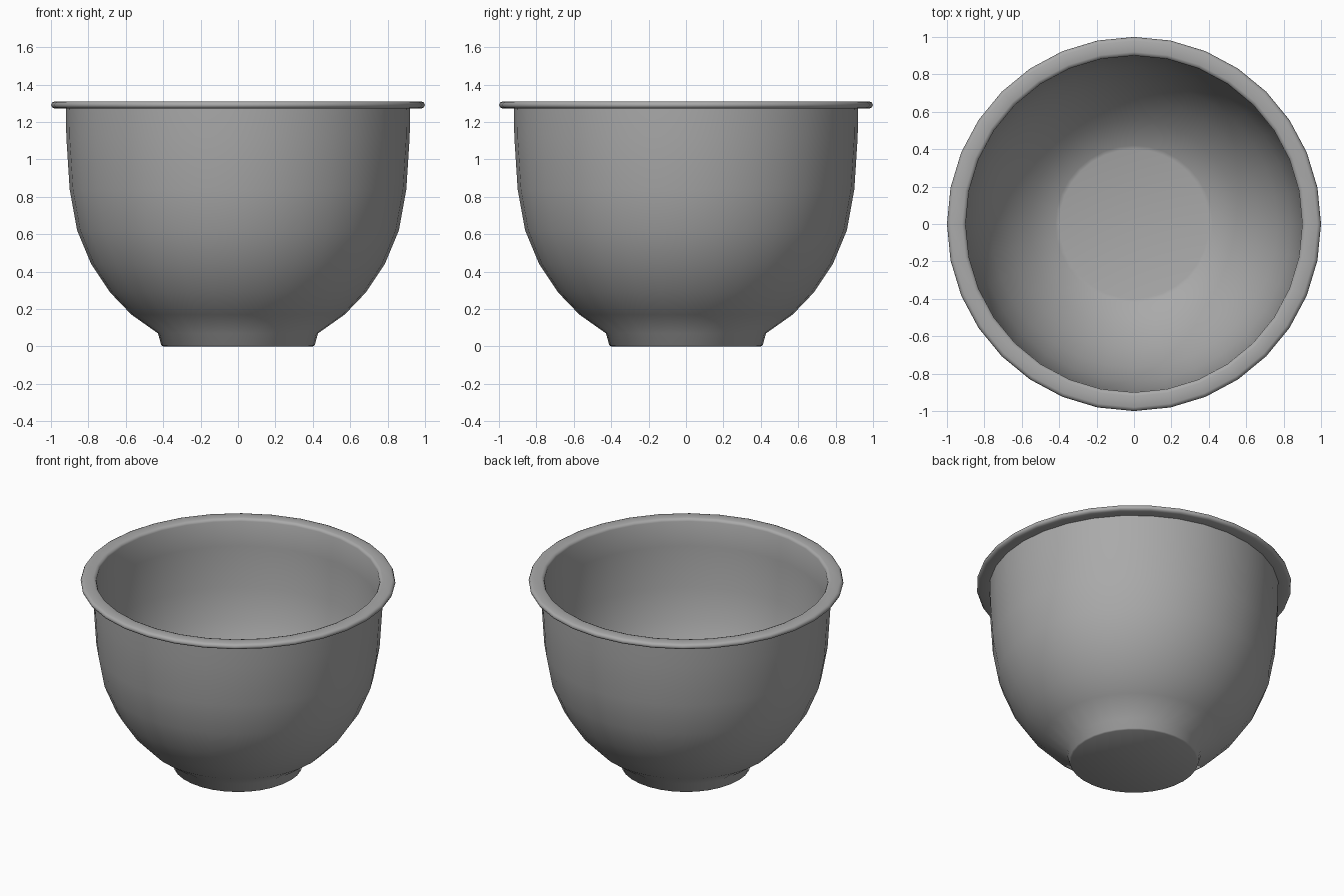
import bpy
import bmesh
from math import pi, radians

cube = bpy.data.objects.get("Cube")
if cube:
    bpy.data.objects.remove(cube, do_unlink=True)

SEGMENTS = 32

# Cross-section (radius, height)
foot = [(0, 0), (0.4, 0), (0.41, 0.006), (0.428, 0.07)]
outer_wall = [(0.57, 0.17), (0.685, 0.29), (0.785, 0.44), (0.86, 0.62),
              (0.9, 0.84), (0.918, 1.12), (0.92, 1.272)]
rim = [(0.98, 1.272), (0.994, 1.278), (1, 1.29), (0.994, 1.304),
       (0.98, 1.31), (0.92, 1.31), (0.906, 1.305), (0.9, 1.292)]
inner_wall = [(0.898, 1.12), (0.88, 0.84), (0.84, 0.63), (0.768, 0.455),
              (0.67, 0.305), (0.558, 0.188), (0.42, 0.088)]
floor = [(0.4, 0.083), (0, 0.083)]

# Grey glaze
grey = bpy.data.materials.new("grey")
grey.use_nodes = True
colour = (0.4, 0.4, 0.4, 1)
grey.diffuse_color = colour
grey.node_tree.nodes["Principled BSDF"].inputs["Base Color"].default_value = colour


def lathe(name, profile, material):
    """Spin a profile around the z axis into a closed, smooth solid."""
    bm = bmesh.new()
    verts = [bm.verts.new((r, 0, z)) for r, z in profile]
    edges = [bm.edges.new(pair) for pair in zip(verts, verts[1:])]
    bmesh.ops.spin(bm, geom=verts + edges, cent=(0, 0, 0), axis=(0, 0, 1),
                   angle=2 * pi, steps=SEGMENTS)
    bmesh.ops.remove_doubles(bm, verts=bm.verts, dist=0.0005)
    bmesh.ops.recalc_face_normals(bm, faces=bm.faces)
    mesh = bpy.data.meshes.new(name)
    bm.to_mesh(mesh)
    bm.free()
    mesh.materials.append(material)
    obj = bpy.data.objects.new(name, mesh)
    bpy.context.collection.objects.link(obj)
    bpy.ops.object.select_all(action="DESELECT")
    obj.select_set(True)
    bpy.context.view_layer.objects.active = obj
    bpy.ops.object.shade_smooth_by_angle(angle=radians(50))
    return obj


# Bowl
lathe("bowl", foot + outer_wall + rim + inner_wall + floor, grey)
